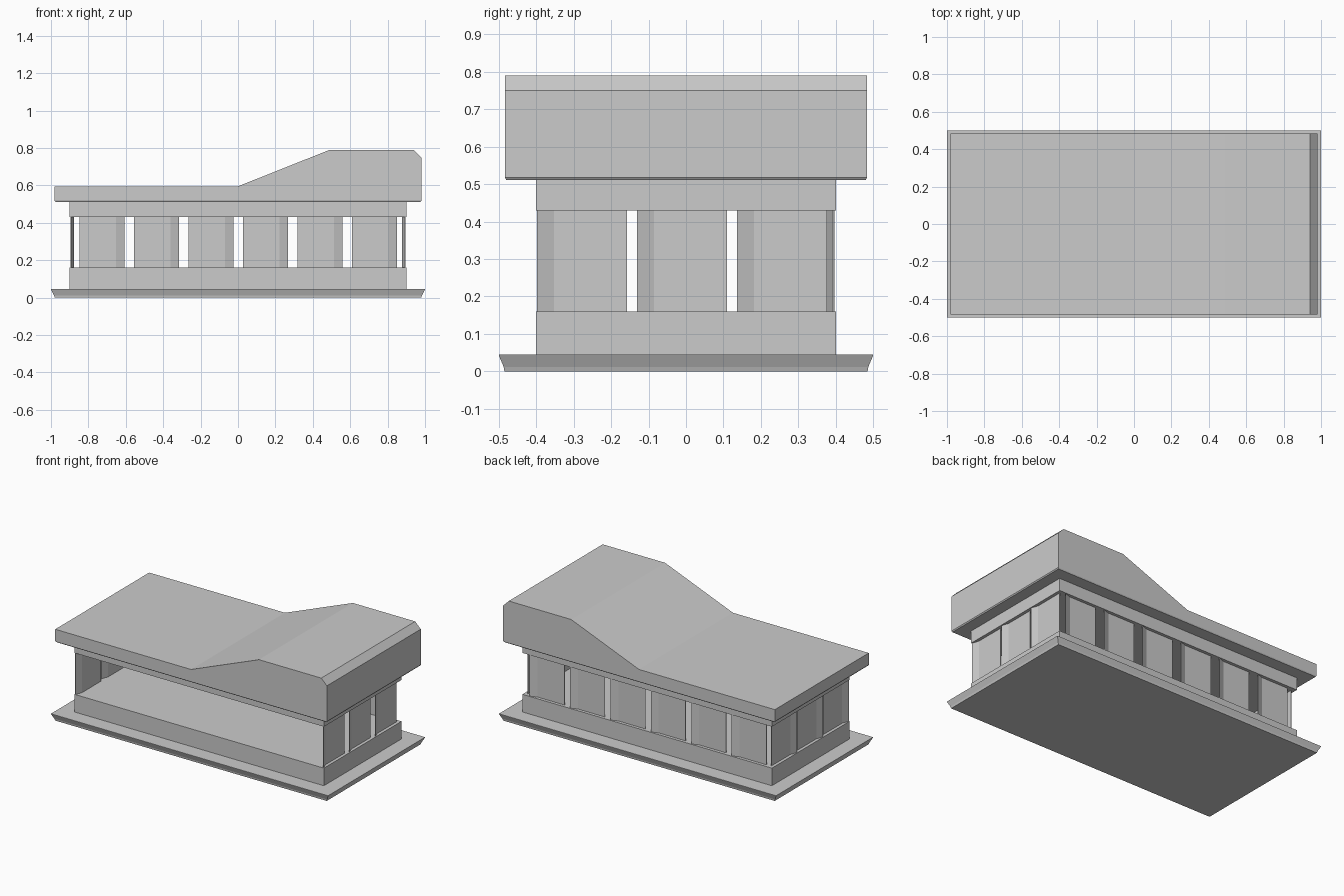
import bpy, bmesh

if "Cube" in bpy.data.objects:
    bpy.data.objects.remove(bpy.data.objects["Cube"])


def new_object(name, bm):
    bmesh.ops.recalc_face_normals(bm, faces=bm.faces)
    mesh = bpy.data.meshes.new(name)
    bm.to_mesh(mesh)
    bm.free()
    ob = bpy.data.objects.new(name, mesh)
    bpy.context.collection.objects.link(ob)
    return ob


def stacked_rects(name, levels):
    """Closed solid from rectangles given as (half x, half y, z)."""
    bm = bmesh.new()
    rings = [[bm.verts.new((sx * hx, sy * hy, z))
              for sx, sy in ((-1, -1), (1, -1), (1, 1), (-1, 1))]
             for hx, hy, z in levels]
    bm.faces.new(rings[0])
    bm.faces.new(rings[-1])
    for a, b in zip(rings, rings[1:]):
        for i in range(4):
            j = (i + 1) % 4
            bm.faces.new((a[i], a[j], b[j], b[i]))
    return new_object(name, bm)


def extrude_profile(name, pts, direction):
    bm = bmesh.new()
    face = bm.faces.new([bm.verts.new(p) for p in pts])
    res = bmesh.ops.extrude_face_region(bm, geom=[face], use_keep_orig=True)
    verts = [g for g in res["geom"] if isinstance(g, bmesh.types.BMVert)]
    bmesh.ops.translate(bm, verts=verts, vec=direction)
    return new_object(name, bm)


# Flared ground slab
stacked_rects("base_slab", [(0.98, 0.485, 0), (0.984, 0.487, 0.012),
                            (1.0, 0.5, 0.043), (1.0, 0.5, 0.045)])

# Low wall with floor, and the beam under the roof
stacked_rects("lower_wall", [(0.9, 0.4, 0.045), (0.9, 0.4, 0.16)])
stacked_rects("upper_beam", [(0.9, 0.4, 0.43), (0.9, 0.4, 0.513)])

# Roof with a raised, chamfered end
stacked_rects("roof_lip", [(0.975, 0.48, 0.511), (0.98, 0.484, 0.518)])
roof = [(-0.98, 0.518), (0.98, 0.518), (0.98, 0.75), (0.94, 0.79),
        (0.49, 0.79), (0.0, 0.595), (-0.98, 0.595)]
extrude_profile("roof", [(x, -0.484, z) for x, z in roof], (0, 0.968, 0))

# Thin bent panel section: (along the wall, depth inward), flared at one end
T = 0.003
outer = [(0.0, 0.004), (0.045, 0.02), (0.24, 0.02)]
section = outer + [(u, d + T) for u, d in reversed(outer)]

# Back wall panels, open front
for i in range(6):
    end = -0.607 + i * 0.2915
    pts = [(end - u, 0.4 - d, 0.16) for u, d in section]
    extrude_profile(f"back_panel_{i + 1}", pts, (0, 0, 0.27))

# Side wall panels, mirrored left and right
for side, s in (("left", -1), ("right", 1)):
    for i in range(3):
        start = -0.398 + i * 0.267
        pts = [(s * (0.9 - d), start + u, 0.16) for u, d in section]
        extrude_profile(f"{side}_panel_{i + 1}", pts, (0, 0, 0.27))
